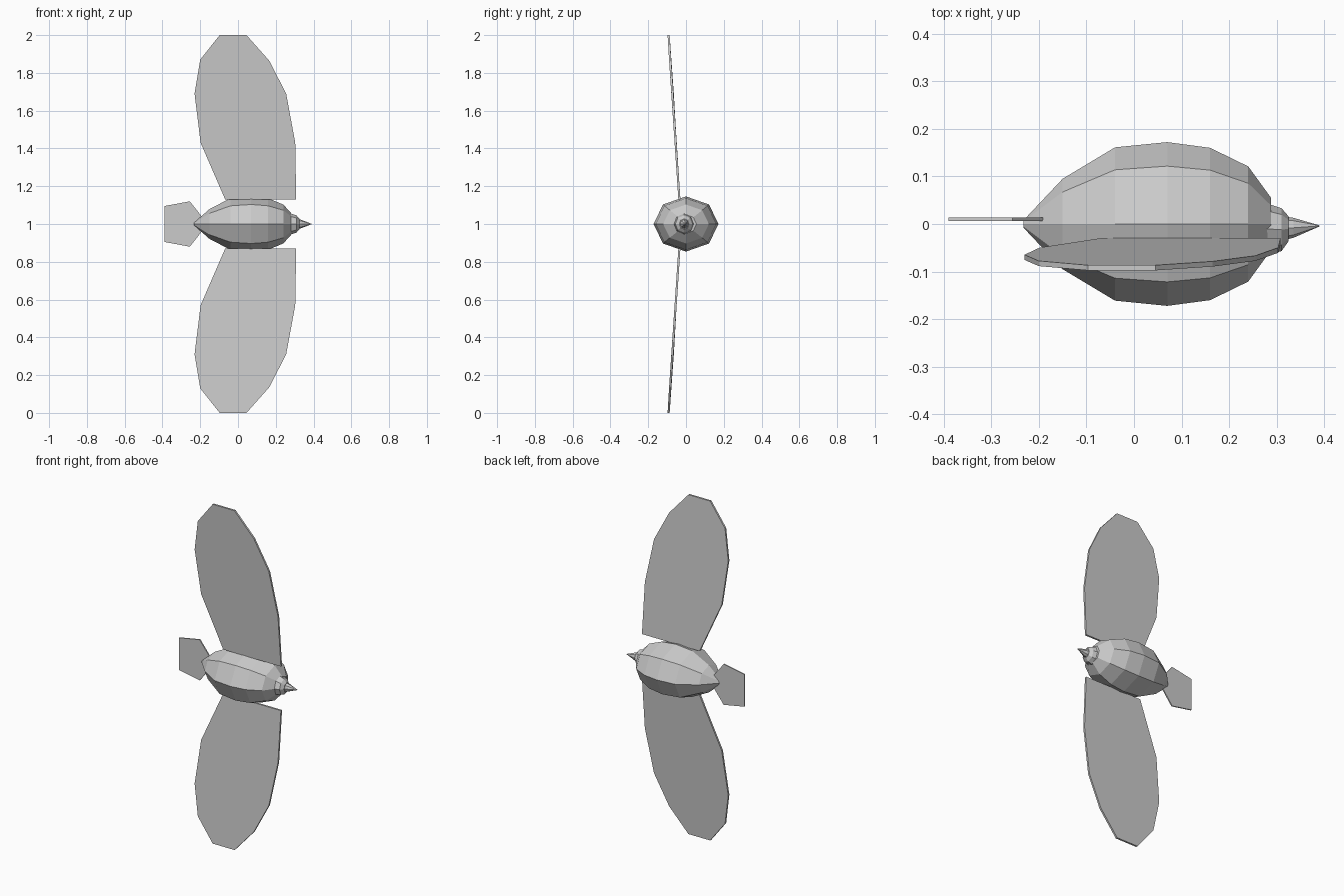
import bpy, bmesh, math
from mathutils import Vector

if "Cube" in bpy.data.objects:
    bpy.data.objects.remove(bpy.data.objects["Cube"])


def finish(name, bm):
    bmesh.ops.recalc_face_normals(bm, faces=bm.faces)
    mesh = bpy.data.meshes.new(name)
    bm.to_mesh(mesh)
    bm.free()
    obj = bpy.data.objects.new(name, mesh)
    bpy.context.collection.objects.link(obj)
    return obj


def loft(name, stations, sides=8):
    """Rings across x; each station is (x, centre y, y radius, z radius)."""
    bm = bmesh.new()
    rings = []
    for x, cy, ry, rz in stations:
        rings.append([bm.verts.new((x, cy + ry * math.cos(2 * math.pi * i / sides),
                                    1 + rz * math.sin(2 * math.pi * i / sides)))
                      for i in range(sides)])
    for a, b in zip(rings, rings[1:]):
        for i in range(sides):
            j = (i + 1) % sides
            bm.faces.new((a[i], a[j], b[j], b[i]))
    bm.faces.new(rings[0])
    bm.faces.new(rings[-1])
    return finish(name, bm)


def plate(name, outline, thickness):
    """Thin panel from (x, y, z) outline, thickened along y."""
    bm = bmesh.new()
    h = Vector((0, thickness / 2, 0))
    front = [bm.verts.new(Vector(p) - h) for p in outline]
    back = [bm.verts.new(Vector(p) + h) for p in outline]
    n = len(outline)
    bm.faces.new(front)
    bm.faces.new(back[::-1])
    for i in range(n):
        j = (i + 1) % n
        bm.faces.new((front[i], front[j], back[j], back[i]))
    return finish(name, bm)


# Faceted body
loft("body", [(-0.232, 0, 0.008, 0.007), (-0.15, 0, 0.095, 0.08),
              (-0.04, 0, 0.161, 0.136), (0.07, 0, 0.172, 0.146),
              (0.16, 0, 0.16, 0.136), (0.24, 0, 0.121, 0.103),
              (0.288, 0, 0.055, 0.05)])

# Head and beak
loft("head", [(0.262, -0.01, 0.034, 0.034), (0.275, -0.01, 0.055, 0.057),
              (0.31, -0.012, 0.045, 0.045), (0.325, -0.01, 0.026, 0.028)])
loft("beak", [(0.315, -0.009, 0.025, 0.026), (0.335, -0.008, 0.021, 0.022),
              (0.39, -0.004, 0.001, 0.001)])

# Wings, mirrored about the body axis; they sweep forward toward the tips
wing = [(0.308, -0.035, 0.13), (0.303, -0.055, 0.43), (0.255, -0.072, 0.69),
        (0.165, -0.084, 0.865), (0.045, -0.092, 1.0), (-0.097, -0.092, 1.0),
        (-0.2, -0.083, 0.87), (-0.23, -0.07, 0.69), (-0.198, -0.055, 0.43),
        (-0.068, -0.035, 0.13)]
for name, side in (("upper_wing", 1), ("lower_wing", -1)):
    plate(name, [(x, y, 1 + side * z) for x, y, z in wing], 0.011)

# Tail fan
tail = [(-0.39, 0.095), (-0.255, 0.12), (-0.188, 0.035)]
tail += [(x, -z) for x, z in reversed(tail)]
plate("tail", [(x, 0.01, 1 + z) for x, z in tail], 0.007)
